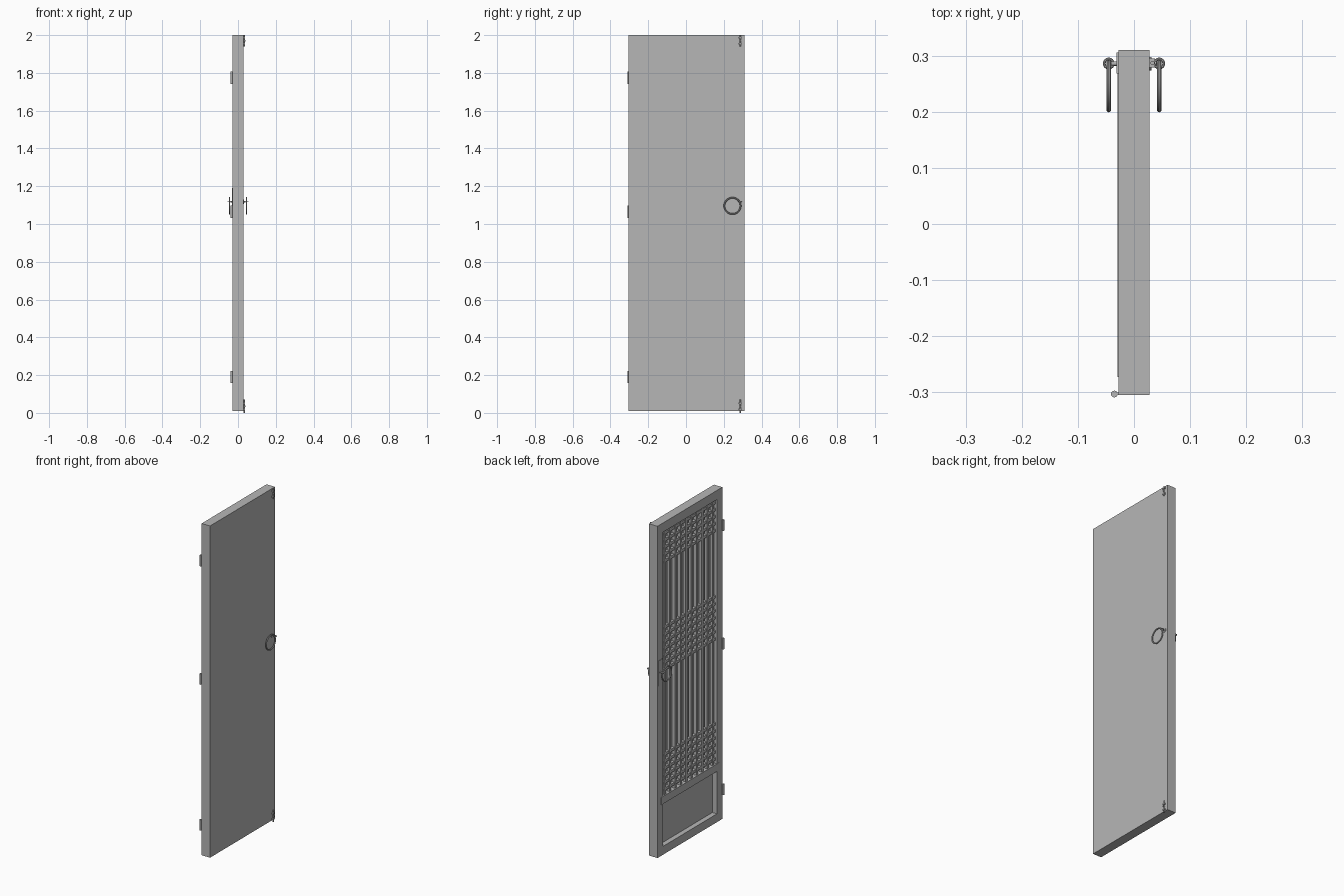
import bpy
from math import pi

cube = bpy.data.objects.get("Cube")
if cube:
    bpy.data.objects.remove(cube)

grey = bpy.data.materials.new("plain_grey")
grey.use_nodes = True
grey.diffuse_color = (0.47, 0.47, 0.47, 1)
grey.node_tree.nodes["Principled BSDF"].inputs["Base Color"].default_value = grey.diffuse_color


def finish(name, smooth=False):
    ob = bpy.context.object
    ob.name = name
    ob.data.materials.append(grey)
    if smooth:
        bpy.ops.object.shade_smooth_by_angle()
    return ob


def box(name, x, y, z):
    """Box from (low, high) ranges on each axis."""
    ranges = (x, y, z)
    bpy.ops.mesh.primitive_cube_add(size=1, location=[(a + b) / 2 for a, b in ranges])
    bpy.context.object.scale = [b - a for a, b in ranges]
    bpy.ops.object.transform_apply(location=False, rotation=False)
    return finish(name)


def rod(name, loc, radius, length, rot=(0, 0, 0), sides=16):
    bpy.ops.mesh.primitive_cylinder_add(vertices=sides, radius=radius, depth=length,
                                        location=loc, rotation=rot)
    return finish(name, True)


def ring(name, loc, major, minor, rot=(0, 0, 0)):
    bpy.ops.mesh.primitive_torus_add(major_segments=32, minor_segments=10, location=loc,
                                     rotation=rot, major_radius=major, minor_radius=minor)
    return finish(name, True)


# Door frame
FACE, BACK = -0.028, 0.028
Y0, Y1, Z0, Z1 = -0.305, 0.31, 0.01, 2.0
IN0, IN1, IN_BOTTOM, IN_TOP = -0.253, 0.256, 0.06, 1.945
RAIL = (0.315, 0.36)
PANEL = 0.002
box("hinge_stile", (FACE, BACK), (Y0, IN0), (Z0, Z1))
box("latch_stile", (FACE, BACK), (IN1, Y1), (Z0, Z1))
box("bottom_rail", (FACE, BACK), (IN0, IN1), (Z0, IN_BOTTOM))
box("top_rail", (FACE, BACK), (IN0, IN1), (IN_TOP, Z1))
box("middle_rail", (FACE - 0.001, PANEL), (IN0 - 0.02, IN1 + 0.02), RAIL)
box("back_panel", (PANEL, BACK), (IN0, IN1), (IN_BOTTOM, IN_TOP))

# Lattice: full-height bars crossed by three groups of slats
BARS = 10
step = (IN1 - IN0) / BARS
for i in range(BARS):
    y = IN0 + step * (i + 0.5)
    box("lattice_bar", (-0.022, -0.004), (y - 0.008, y + 0.008), (RAIL[1], IN_TOP))
for top, count in ((1.925, 5), (1.36, 7), (0.598, 6)):
    for i in range(count):
        z = top - 0.042 * i
        box("lattice_slat", (-0.019, -0.002), (IN0, IN1), (z - 0.008, z + 0.008))

# Hinges
for z in (1.775, 1.065, 0.19):
    rod("hinge_barrel", (-0.035, -0.303, z), 0.006, 0.065)
    box("hinge_leaf", (-0.034, FACE), (-0.305, -0.300), (z - 0.032, z + 0.032))

# Ring pulls on both faces, hung from small eyes
for s in (-1, 1):
    ring("pull_ring", (s * 0.045, 0.246, 1.096), 0.043, 0.004, (0, pi / 2, 0))
    ring("pull_eye", (s * 0.045, 0.286, 1.118), 0.008, 0.0025)
    rod("pull_pin", (s * 0.034, 0.286, 1.118), 0.004, 0.014, (0, pi / 2, 0))
    rod("pull_rose", (s * 0.0295, 0.286, 1.118), 0.012, 0.004, (0, pi / 2, 0))

# Lock plate on the lattice face
box("lock_plate", (FACE - 0.003, FACE), (0.268, 0.306), (1.04, 1.19))

# Sliding bolts at the top and bottom of the plain face
for low, high in ((1.94, 2.0), (0.0, 0.07)):
    mid = (low + high) / 2
    rod("bolt", (0.033, 0.287, mid), 0.0035, high - low)
    for z in (mid - 0.017, mid + 0.017):
        box("bolt_keeper", (BACK, 0.037), (0.279, 0.295), (z - 0.004, z + 0.004))
    rod("bolt_knob", (0.035, 0.287, mid), 0.003, 0.010, (0, pi / 2, 0))
